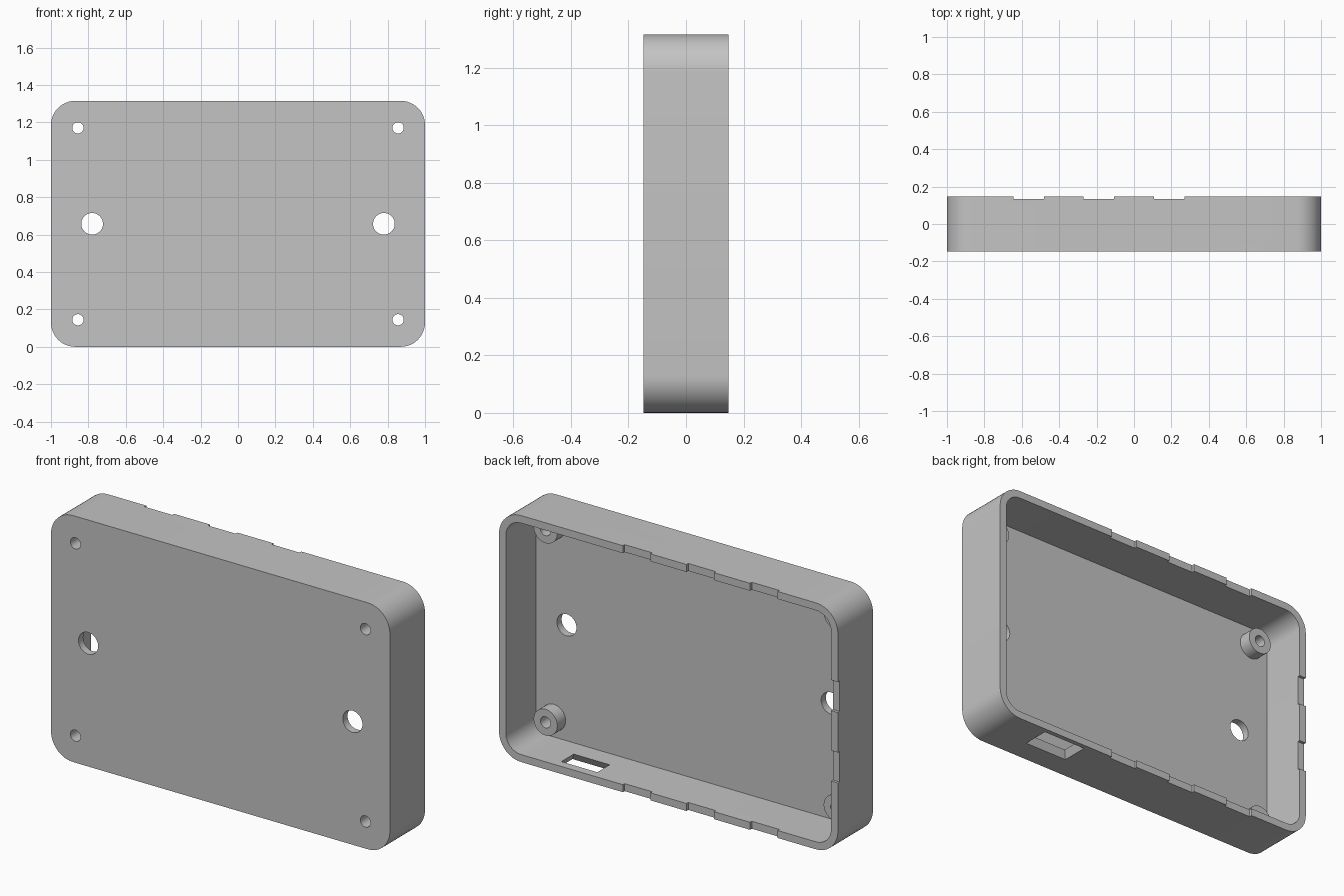
import bpy, bmesh
from math import sin, cos, pi, radians
from mathutils import Matrix, Vector

if "Cube" in bpy.data.objects:
    bpy.data.objects.remove(bpy.data.objects["Cube"], do_unlink=True)

HEIGHT, DEPTH, WALL, RADIUS = 1.315, 0.296, 0.04, 0.13
MID, FRONT, BACK = HEIGHT / 2, -DEPTH / 2, DEPTH / 2
FLOOR = FRONT + WALL
SCREW_X, SCREW_Z = 0.856, 0.513

grey = bpy.data.materials.new("plain grey")
grey.use_nodes = True
colour = (0.55, 0.55, 0.55, 1)
grey.diffuse_color = colour
grey.node_tree.nodes["Principled BSDF"].inputs["Base Color"].default_value = colour


def finish(name, bm):
    bmesh.ops.recalc_face_normals(bm, faces=bm.faces)
    mesh = bpy.data.meshes.new(name)
    bm.to_mesh(mesh)
    bm.free()
    mesh.materials.append(grey)
    ob = bpy.data.objects.new(name, mesh)
    bpy.context.collection.objects.link(ob)
    return ob


def rounded_slab(name, half_x, half_z, radius, y0, y1):
    """Rounded rectangle in the xz plane, extruded along y."""
    bm = bmesh.new()
    verts = []
    for i, (sx, sz) in enumerate([(1, 1), (-1, 1), (-1, -1), (1, -1)]):
        for k in range(13):
            a = (i + k / 12) * pi / 2
            verts.append(bm.verts.new((sx * (half_x - radius) + radius * cos(a), y0,
                                       MID + sz * (half_z - radius) + radius * sin(a))))
    face = bm.faces.new(verts)
    new = bmesh.ops.extrude_face_region(bm, geom=[face])["geom"]
    bmesh.ops.translate(bm, vec=(0, y1 - y0, 0),
                        verts=[v for v in new if isinstance(v, bmesh.types.BMVert)])
    return finish(name, bm)


def cylinder(name, x, z, radius, y0, y1):
    bm = bmesh.new()
    place = Matrix.Translation((x, (y0 + y1) / 2, z)) @ Matrix.Rotation(pi / 2, 4, 'X')
    bmesh.ops.create_cone(bm, cap_ends=True, segments=40, radius1=radius, radius2=radius,
                          depth=y1 - y0, matrix=place)
    return finish(name, bm)


def box(name, centre, size):
    bm = bmesh.new()
    bmesh.ops.create_cube(bm, size=1, matrix=Matrix.Translation(centre) @ Matrix.Diagonal((*size, 1)))
    return finish(name, bm)


def boolean(ob, tool, operation='DIFFERENCE'):
    """Apply a boolean and discard the helper."""
    mod = ob.modifiers.new("boolean", 'BOOLEAN')
    mod.operation, mod.solver, mod.object = operation, 'EXACT', tool
    bpy.context.view_layer.objects.active = ob
    bpy.ops.object.modifier_apply(modifier=mod.name)
    bpy.data.objects.remove(tool, do_unlink=True)


# Open tray
tray = rounded_slab("case_tray", 1, MID, RADIUS, FRONT, BACK)
boolean(tray, rounded_slab("cavity", 1 - WALL, MID - WALL, RADIUS - WALL, FLOOR, BACK + 0.1))

# Screw standoffs with through holes
for sx in (-1, 1):
    for sz in (-1, 1):
        x, z = sx * SCREW_X, MID + sz * SCREW_Z
        boolean(tray, cylinder("standoff", x, z, 0.07, FLOOR - 0.02, FLOOR + 0.07), 'UNION')
        boolean(tray, cylinder("screw_hole", x, z, 0.03, FRONT - 0.1, BACK))

# Large side holes
for sx in (-1, 1):
    boolean(tray, cylinder("large_hole", sx * 0.78, MID, 0.058, FRONT - 0.1, BACK))

# Shallow rim notches: top, bottom and right wall
for x in (-0.563, -0.188, 0.188):
    for z in (0, HEIGHT):
        boolean(tray, box("notch", (x, BACK, z), (0.163, 0.03, 0.15)))
for sz in (-1, 1):
    boolean(tray, box("notch", (-1, BACK, MID + sz * 0.188), (0.15, 0.03, 0.163)))

# Tapered port through the bottom wall, wider outside
port = box("port", (0.558, 0.05, WALL / 2), (0.26, 0.15, WALL * 1.2))
for v in port.data.vertices:
    if v.co.z > WALL / 2:
        v.co.x = 0.558 + (v.co.x - 0.558) * 0.8
        v.co.y = 0.05 + (v.co.y - 0.05) * 0.67
boolean(tray, port)

# Smooth the curves, keep the edges crisp
bpy.ops.object.select_all(action='DESELECT')
tray.select_set(True)
bpy.context.view_layer.objects.active = tray
bpy.ops.object.shade_smooth_by_angle(angle=radians(30))
